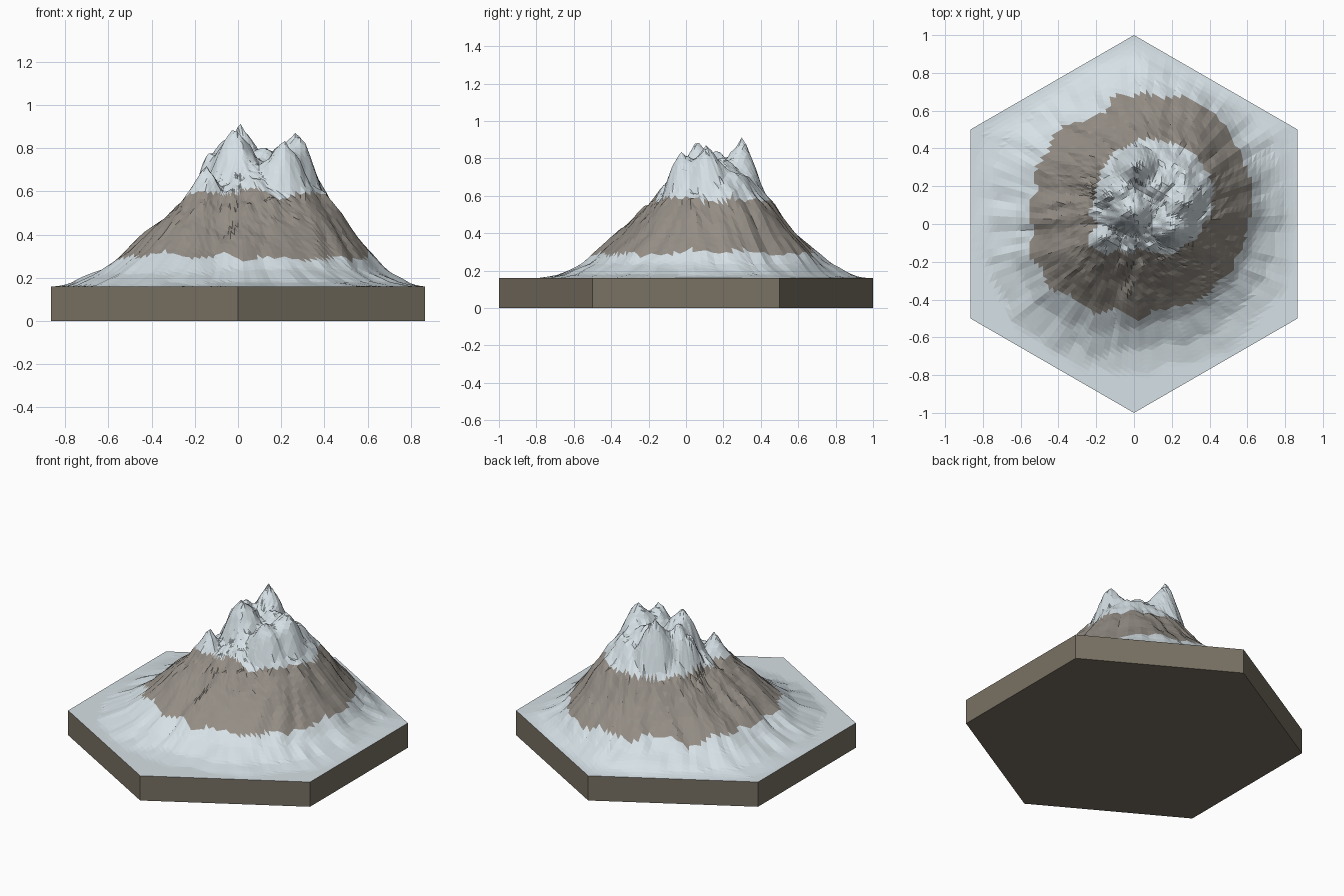
import bpy, bmesh, math
from mathutils import Vector, noise

if "Cube" in bpy.data.objects:
    bpy.data.objects.remove(bpy.data.objects["Cube"])

SLAB_TOP = 0.16
RINGS, SEGS = 36, 20          # rings outward, segments per hexagon side


def material(name, rgb):
    m = bpy.data.materials.new(name)
    m.use_nodes = True
    m.diffuse_color = (*rgb, 1)
    m.node_tree.nodes["Principled BSDF"].inputs["Base Color"].default_value = (*rgb, 1)
    return m


snow = material("snow", (0.67, 0.75, 0.79))
rock = material("grey brown rock", (0.295, 0.267, 0.235))
earth = material("brown earth", (0.19, 0.165, 0.125))

corners = [Vector((math.cos(a), math.sin(a), 0))
           for a in (math.radians(90 + 60 * i) for i in range(6))]

# Slope profiles: distance from the centre, height
SUMMIT, FOOT = Vector((0.13, 0.15, 0)), Vector((0.03, 0.09, 0))
MAIN = [(0, .75), (.1, .745), (.2, .705), (.27, .63), (.365, .525), (.42, .46),
        (.48, .39), (.585, .295), (.65, .24), (.78, .18), (.9, .16), (3, .16)]
SHOULDER_AT = Vector((-0.15, -0.08, 0))
SHOULDER = [(0, .72), (.05, .65), (.12, .54), (.25, .42), (.35, .325),
            (.5, .22), (.65, .16), (3, .16)]
# Peaks: x, y, top height, width
PEAKS = [(.01, .30, .92, .12), (-.02, .06, .90, .12), (.27, .11, .88, .11),
         (.21, -.02, .84, .11), (-.07, .17, .85, .11), (-.13, .16, .77, .09),
         (.12, .2, .80, .1)]


def slope(profile, r):
    for (r0, z0), (r1, z1) in zip(profile, profile[1:]):
        if r <= r1:
            return z0 + (z1 - z0) * (r - r0) / (r1 - r0)


def hex_radius(p):
    return max(abs(p.dot(Vector((math.cos(a), math.sin(a), 0))))
               for a in (0, math.pi / 3, 2 * math.pi / 3)) / 0.866


def cone(p, centre, profile):
    d = p - centre
    r = 0.85 * d.length + 0.15 * hex_radius(d)
    u = d.normalized()
    # gullies run down the slope
    gully = noise.noise(Vector((u.x * 3, u.y * 3, r * 2)))
    gully += 0.6 * noise.noise(Vector((u.x * 9, u.y * 9, r * 4 + 7)))
    return slope(profile, r * (1 + 0.08 * gully * min(1, r / 0.2)))


def height(p):
    # the main mountain leans: its foot is off to one side of its summit
    t = min(1, (p - SUMMIT).length / 0.6) ** 2
    z = cone(p, SUMMIT.lerp(FOOT, t), MAIN)
    for x, y, top, width in PEAKS:
        k = 1 - math.hypot(p.x - x, p.y - y) / width
        if k > 0:
            z = max(z, z + (top - z) * k)
    z = max(z, cone(p, SHOULDER_AT, SHOULDER))
    rough = max(0, min(1, (z - 0.28) / 0.3))
    z += 0.025 * rough * noise.noise(p * 12) + 0.015 * rough * noise.noise(p * 31)
    edge = min(1, (1 - hex_radius(p)) / 0.12)
    return SLAB_TOP + max(0, z - SLAB_TOP) * max(0, edge)


def add_object(name, bm, mats):
    mesh = bpy.data.meshes.new(name)
    bmesh.ops.recalc_face_normals(bm, faces=bm.faces)
    bm.to_mesh(mesh)
    bm.free()
    for m in mats:
        mesh.materials.append(m)
    ob = bpy.data.objects.new(name, mesh)
    bpy.context.collection.objects.link(ob)


# Mountain: hexagonal rings around the middle, raised by the height rule
bm = bmesh.new()
rings = []
for i in range(1, RINGS + 1):
    ring = []
    for s in range(6):
        for j in range(SEGS):
            p = corners[s].lerp(corners[(s + 1) % 6], j / SEGS) * (i / RINGS)
            ring.append(bm.verts.new((p.x, p.y, height(p))))
    rings.append(ring)
middle = bm.verts.new((0, 0, height(Vector((0, 0, 0)))))
n = 6 * SEGS
for j in range(n):
    k = (j + 1) % n
    bm.faces.new((middle, rings[0][j], rings[0][k]))
    for a, b in zip(rings, rings[1:]):
        bm.faces.new((a[j], b[j], b[k]))
        bm.faces.new((a[j], b[k], a[k]))

# Bare rock shows in a band between the summit snow and the valley snow
for f in bm.faces:
    c = f.calc_center_median()
    wobble = 0.045 * noise.noise(Vector((c.x * 9, c.y * 9, 3)))
    f.material_index = 1 if 0.293 + wobble < c.z < 0.585 + wobble else 0
add_object("mountain", bm, [snow, rock])

# Hexagonal slab: floor and walls, closed above by the mountain
bm = bmesh.new()
low = [bm.verts.new(c) for c in corners]
high = [bm.verts.new(c + Vector((0, 0, SLAB_TOP))) for c in corners]
bm.faces.new(low[::-1])
for i in range(6):
    k = (i + 1) % 6
    bm.faces.new((low[i], low[k], high[k], high[i]))
add_object("base_slab", bm, [earth])
